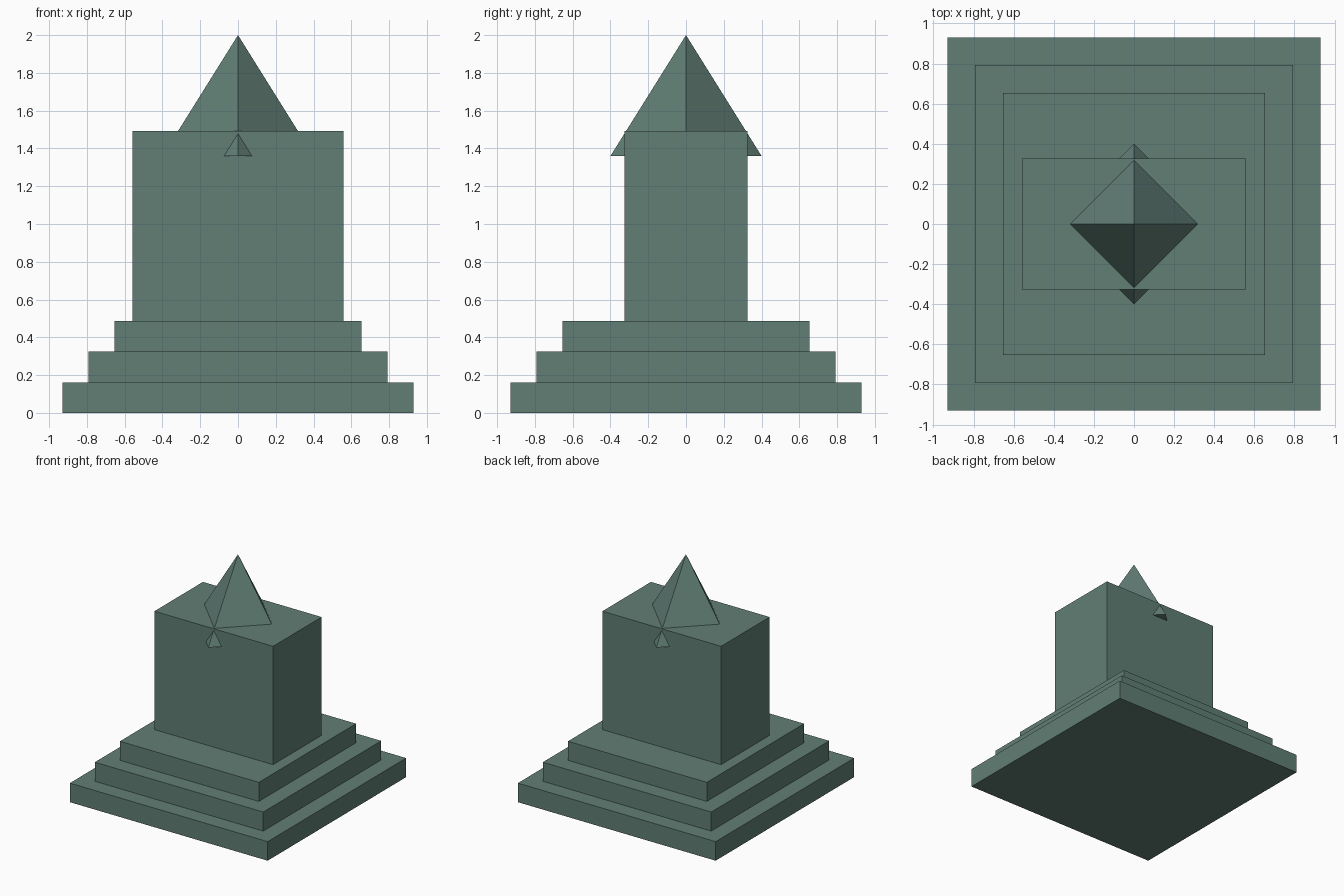
import bpy

if "Cube" in bpy.data.objects:
    bpy.data.objects.remove(bpy.data.objects["Cube"])

# Single weathered green stone colour
stone = bpy.data.materials.new("grey_green_stone")
stone.diffuse_color = (0.12, 0.209, 0.178, 1)
stone.use_nodes = True
stone.node_tree.nodes["Principled BSDF"].inputs["Base Color"].default_value = stone.diffuse_color


def finish(name):
    ob = bpy.context.object
    ob.name = name
    ob.data.materials.append(stone)
    return ob


def block(name, half_x, half_y, z0, z1):
    bpy.ops.mesh.primitive_cube_add(size=2, location=(0, 0, (z0 + z1) / 2))
    ob = finish(name)
    ob.scale = (half_x, half_y, (z1 - z0) / 2)
    bpy.ops.object.transform_apply(location=False, rotation=False, scale=True)


# Three stepped square plinths
STEP = 0.162
for i, half in enumerate((0.93, 0.792, 0.653)):
    block(f"plinth_step_{i + 1}", half, half, i * STEP, (i + 1) * STEP)

# Main rectangular body
block("main_body", 0.558, 0.326, 3 * STEP, 1.492)

# Four-sided roof spire, turned so two corners poke out front and back
bpy.ops.mesh.primitive_cone_add(vertices=4, radius1=0.4, radius2=0, depth=0.64,
                                location=(0, 0, 1.68))
finish("roof_spire")
